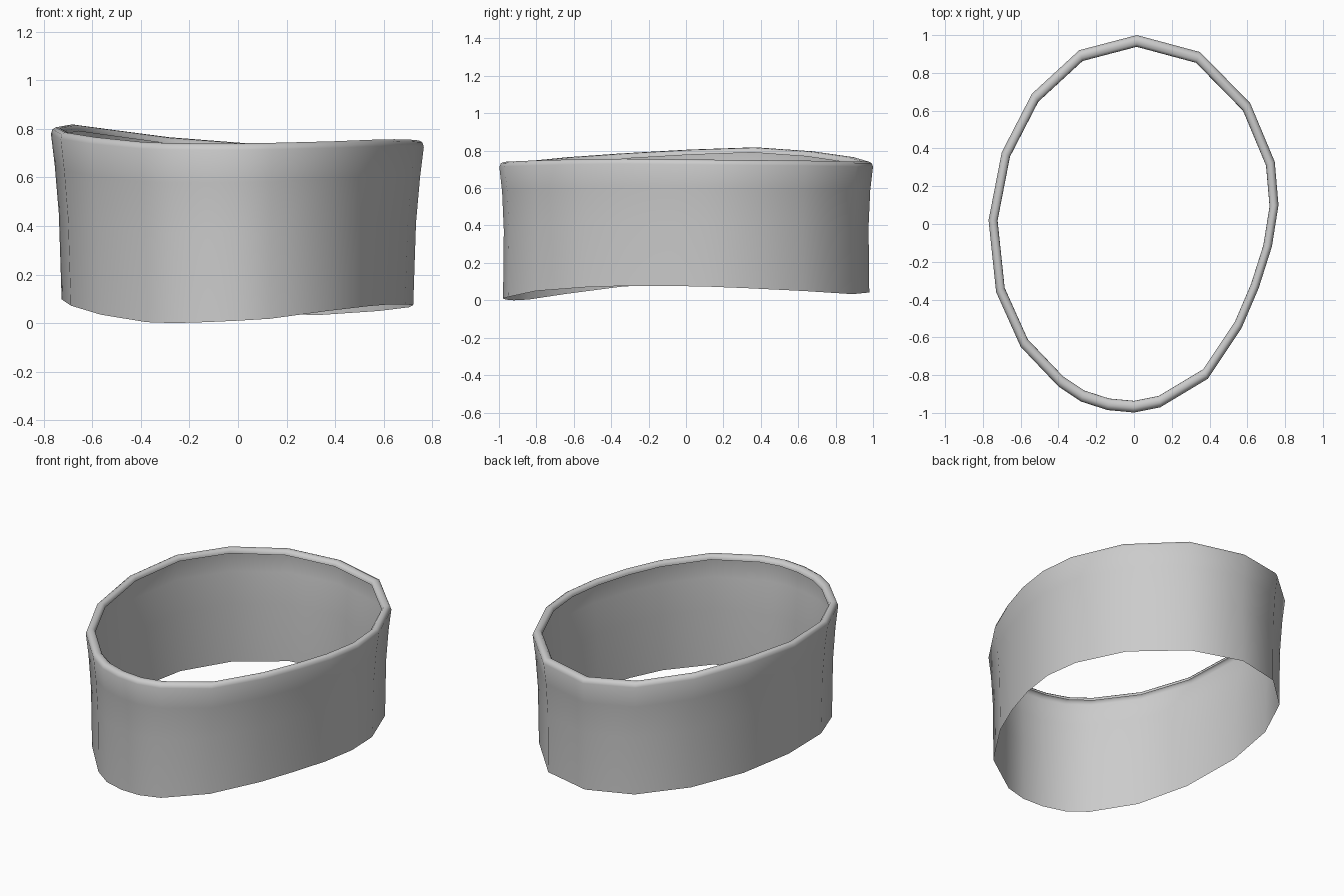
import bpy, bmesh, math

# Outline of the band: x, y of the widest rim edge, height of rim top, height of bottom edge
outline = [
    (0.015, 1.00, .742, .042), (0.35, 0.91, .742, .033), (0.615, 0.64, .747, .050),
    (0.745, 0.33, .75, .065), (0.765, 0.10, .752, .074), (0.73, -0.12, .755, .077),
    (0.66, -0.34, .757, .077), (0.57, -0.55, .755, .070), (0.39, -0.82, .748, .050),
    (0.14, -0.97, .742, .018), (0.0, -0.998, .74, .010), (-0.14, -0.985, .74, .004),
    (-0.28, -0.94, .741, .0), (-0.40, -0.86, .745, .004), (-0.60, -0.65, .765, .035),
    (-0.73, -0.36, .785, .072), (-0.77, 0.02, .806, .098), (-0.70, 0.38, .818, .095),
    (-0.54, 0.69, .797, .080), (-0.29, 0.92, .765, .058)]

# Wall section from bottom to rim: x scale, y scale, height fraction, drop below the rim top
section = [
    (.943, .980, 0.0, 0), (.958, .976, 0.5, 0), (.980, .985, 0.78, 0),
    (1.0, 1.0, 1.0, .027), (.992, .992, 1.0, .008), (.975, .975, 1.0, 0),
    (.953, .953, 1.0, .003), (.94, .94, 1.0, .015), (.938, .938, 1.0, .028)]

# Band: a thin wall with a rounded lip turned inward
bm = bmesh.new()
rings = [[bm.verts.new((x * sx, y * sy, zb + (zt - zb) * f - drop))
          for x, y, zt, zb in outline] for sx, sy, f, drop in section]
n = len(outline)
for low, high in zip(rings, rings[1:]):
    for i in range(n):
        j = (i + 1) % n
        bm.faces.new((low[j], low[i], high[i], high[j]))
mesh = bpy.data.meshes.new("oval_band")
bm.to_mesh(mesh)
bm.free()

band = bpy.data.objects.new("oval_band", mesh)
bpy.context.collection.objects.link(band)
bpy.context.view_layer.objects.active = band
band.select_set(True)
bpy.ops.object.shade_smooth_by_angle(angle=math.radians(60))
